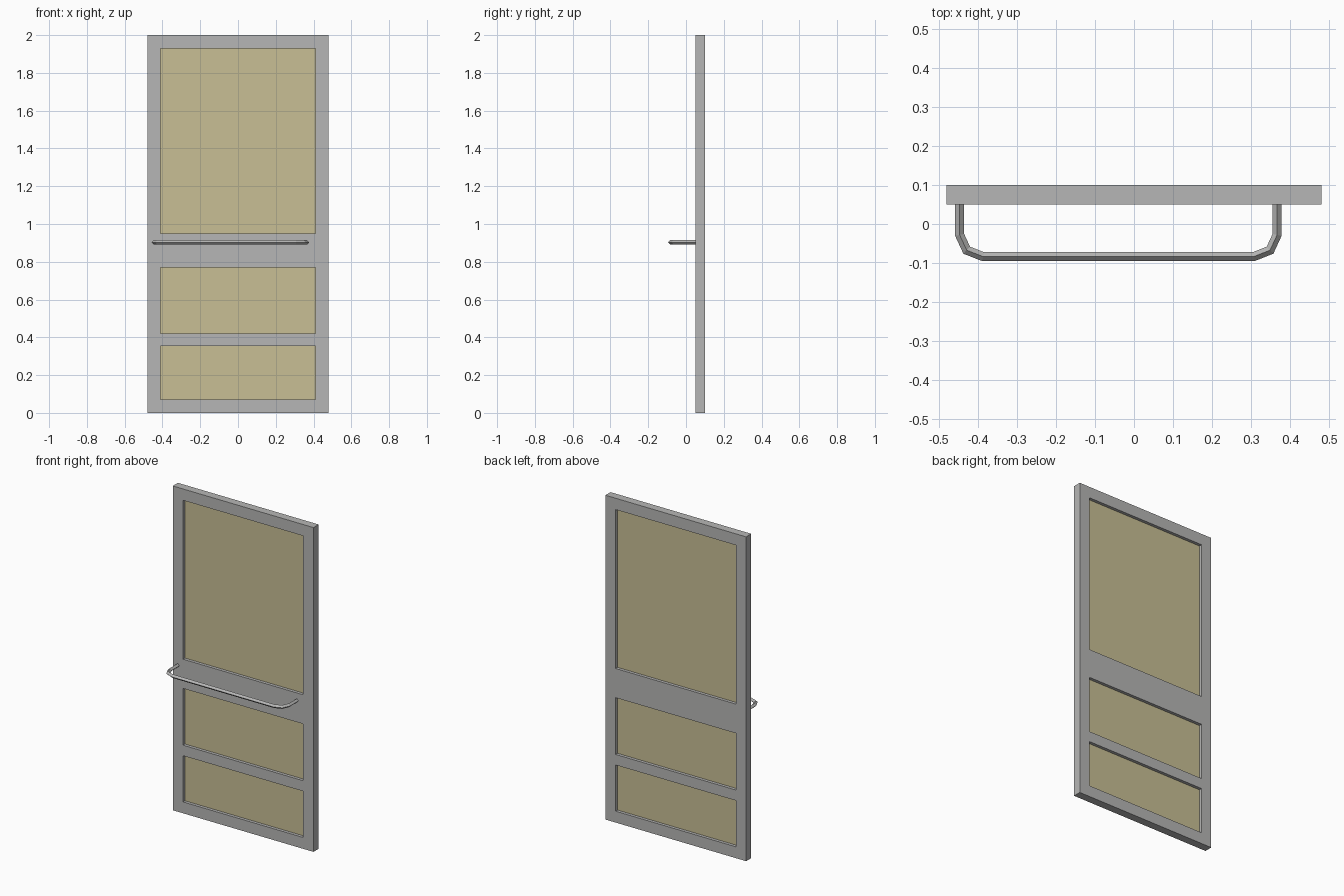
import bpy, bmesh
from mathutils import Vector

if "Cube" in bpy.data.objects:
    bpy.data.objects.remove(bpy.data.objects["Cube"])


def material(name, rgb):
    m = bpy.data.materials.new(name)
    m.diffuse_color = (*rgb, 1)
    m.use_nodes = True
    m.node_tree.nodes["Principled BSDF"].inputs["Base Color"].default_value = m.diffuse_color
    return m


grey = material("grey_metal", (0.47, 0.47, 0.465))
tan = material("tan_panel", (0.58, 0.52, 0.30))


def finish(bm, name, mat):
    bmesh.ops.recalc_face_normals(bm, faces=bm.faces)
    me = bpy.data.meshes.new(name)
    bm.to_mesh(me)
    bm.free()
    me.materials.append(mat)
    ob = bpy.data.objects.new(name, me)
    bpy.context.collection.objects.link(ob)
    return ob


# Door frame: grid with three open cells, extruded to the door thickness
xs = [-0.48, -0.41, 0.41, 0.48]
zs = [0, 0.07, 0.355, 0.42, 0.77, 0.95, 1.93, 2.0]
y_front, y_back = 0.05, 0.10
bm = bmesh.new()
grid = [[bm.verts.new((x, y_front, z)) for z in zs] for x in xs]
for i in range(3):
    for j in range(7):
        if i == 1 and j % 2 == 1:
            continue
        bm.faces.new((grid[i][j], grid[i + 1][j], grid[i + 1][j + 1], grid[i][j + 1]))
ext = bmesh.ops.extrude_face_region(bm, geom=bm.faces[:], use_keep_orig=True)
moved = [g for g in ext["geom"] if isinstance(g, bmesh.types.BMVert)]
bmesh.ops.translate(bm, verts=moved, vec=(0, y_back - y_front, 0))
finish(bm, "door_frame", grey)

# Recessed panels in the openings
for name, j in (("lower_panel", 1), ("middle_panel", 3), ("upper_panel", 5)):
    bm = bmesh.new()
    bmesh.ops.create_cube(bm, size=1)
    for v in bm.verts:
        v.co = Vector((v.co.x * 0.82, 0.075 + v.co.y * 0.012,
                       (zs[j] + zs[j + 1]) / 2 + v.co.z * (zs[j + 1] - zs[j])))
    finish(bm, name, tan)

# Pull bar: four-sided tube swept with mitred corners
half = [(-0.406, 0.05), (-0.406, -0.028), (-0.388, -0.067), (-0.346, -0.0835)]
path = half + [(-x, y) for x, y in reversed(half)]
path = [Vector((x - 0.04, y, 0.903)) for x, y in path]
r = 0.0115
up = Vector((0, 0, 1))
bm = bmesh.new()
rings = []
for i, p in enumerate(path):
    a = (p - path[i - 1]).normalized() if i else (path[1] - p).normalized()
    b = (path[i + 1] - p).normalized() if i < len(path) - 1 else a
    t = (a + b).normalized()
    side = t.cross(up) / t.dot(a)
    rings.append([bm.verts.new(p + o * r) for o in (side, up, -side, -up)])
for q, s in zip(rings, rings[1:]):
    for k in range(4):
        bm.faces.new((q[k], q[(k + 1) % 4], s[(k + 1) % 4], s[k]))
bm.faces.new(rings[0])
bm.faces.new(rings[-1])
finish(bm, "pull_bar", grey)
